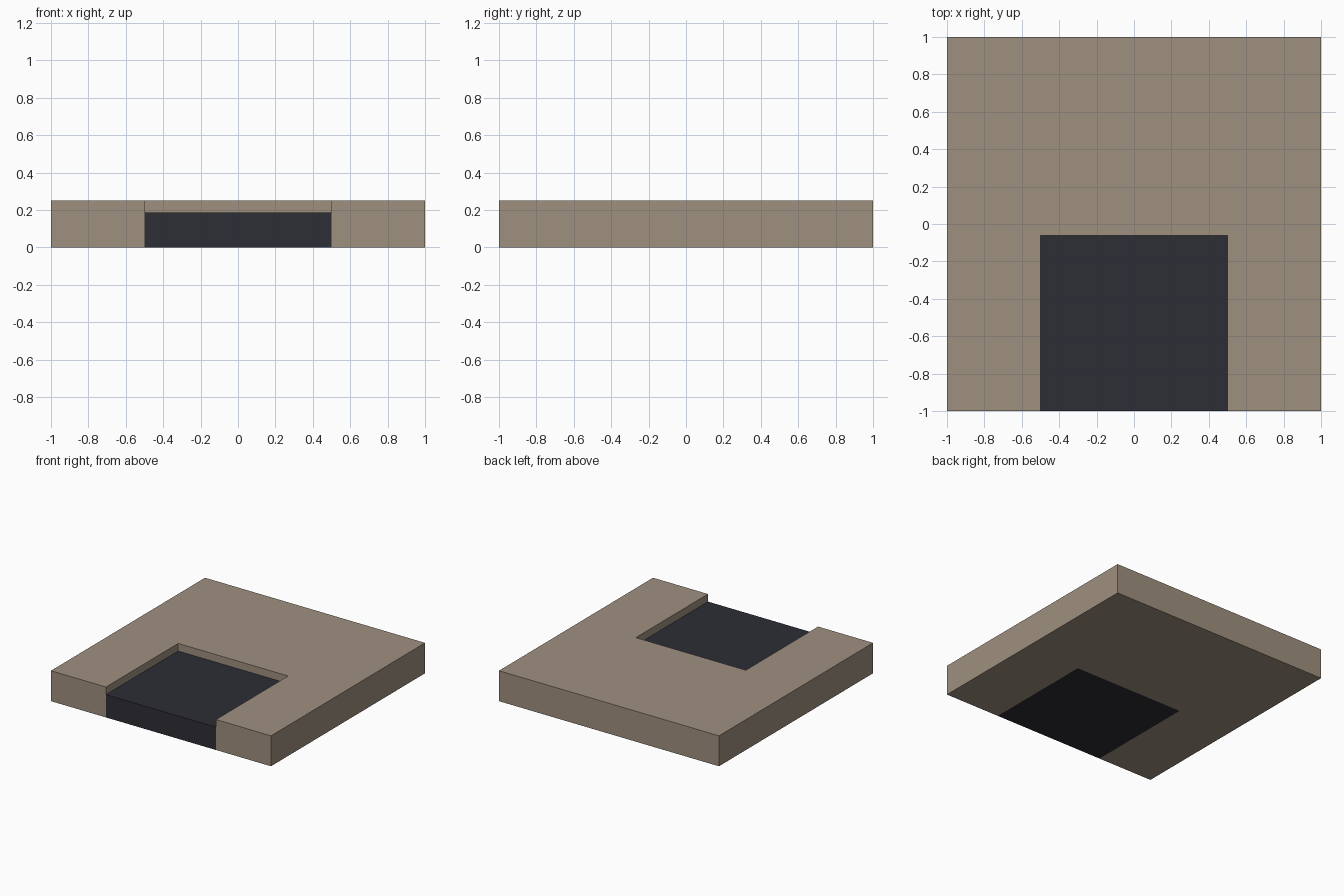
import bpy, bmesh

if "Cube" in bpy.data.objects:
    bpy.data.objects.remove(bpy.data.objects["Cube"])


def material(name, srgb):
    m = bpy.data.materials.new(name)
    lin = [((c / 255 + 0.055) / 1.055) ** 2.4 for c in srgb]
    m.diffuse_color = (*lin, 1)
    m.use_nodes = True
    m.node_tree.nodes["Principled BSDF"].inputs["Base Color"].default_value = m.diffuse_color
    return m


def extrude_outline(name, outline, height, mat):
    """Flat outline in xy, extruded up from z = 0."""
    bm = bmesh.new()
    face = bm.faces.new([bm.verts.new((x, y, 0)) for x, y in outline])
    ext = bmesh.ops.extrude_face_region(bm, geom=[face], use_keep_orig=True)
    top = [g for g in ext["geom"] if isinstance(g, bmesh.types.BMVert)]
    bmesh.ops.translate(bm, verts=top, vec=(0, 0, height))
    bmesh.ops.recalc_face_normals(bm, faces=bm.faces)
    mesh = bpy.data.meshes.new(name)
    bm.to_mesh(mesh)
    bm.free()
    mesh.materials.append(mat)
    obj = bpy.data.objects.new(name, mesh)
    bpy.context.collection.objects.link(obj)
    return obj


W, BACK = 0.5, -0.0625   # half width and rear edge of the notch

# Square slab with a notch cut in from the front
extrude_outline("notched_slab",
                [(-1, -1), (-W, -1), (-W, BACK), (W, BACK), (W, -1), (1, -1), (1, 1), (-1, 1)],
                0.25, material("warm taupe", (159, 144, 127)))

# Dark block filling the notch, slightly lower than the slab
extrude_outline("recessed_block",
                [(-W, -1), (W, -1), (W, BACK), (-W, BACK)],
                0.1875, material("dark slate", (45, 45, 54)))
